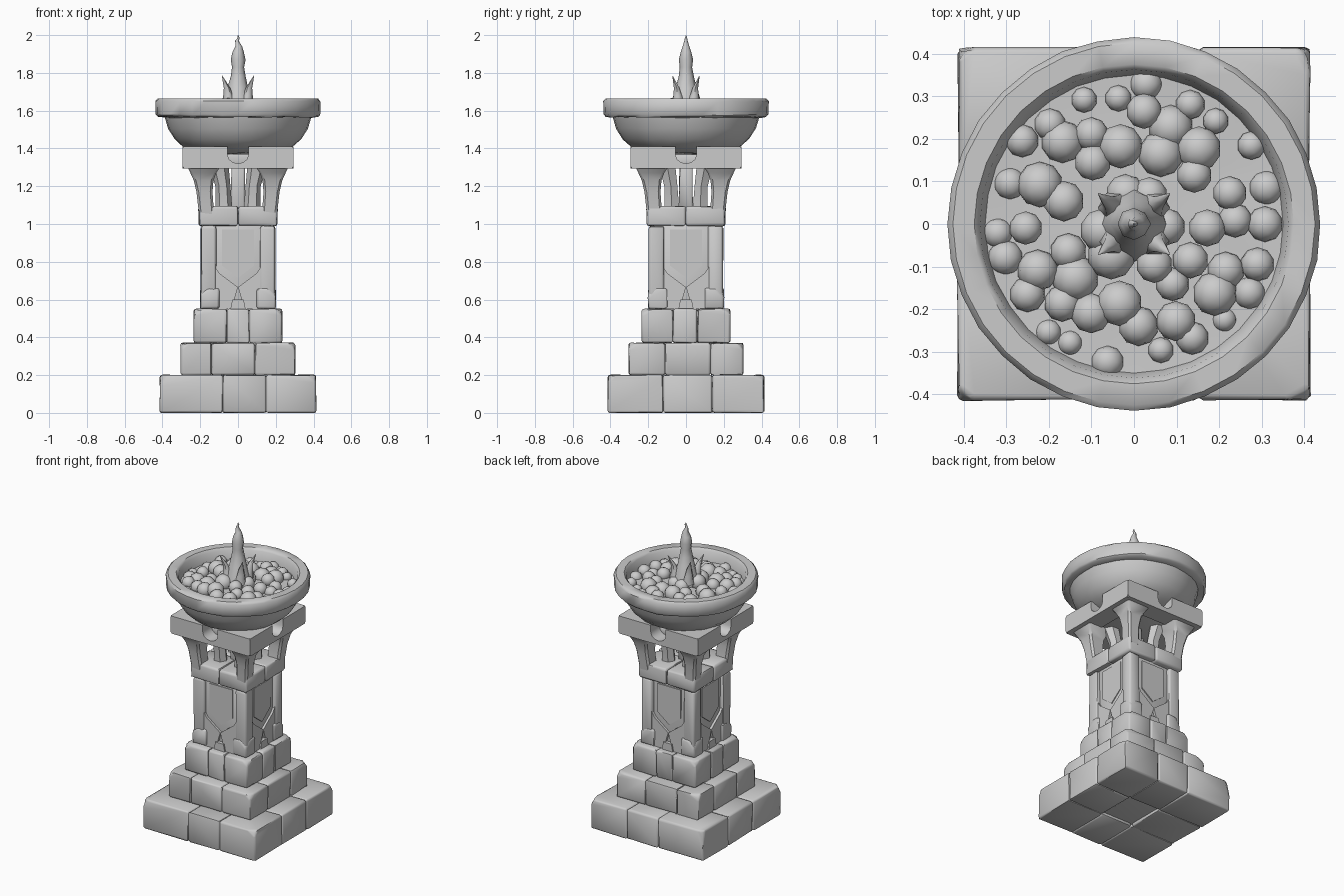
import bpy, bmesh, math, random
from mathutils import Vector, Matrix

if "Cube" in bpy.data.objects:
    bpy.data.objects.remove(bpy.data.objects["Cube"])

random.seed(7)
stone = bpy.data.materials.new("grey stone")
stone.diffuse_color = (0.6, 0.6, 0.6, 1)
stone.use_nodes = True
stone.node_tree.nodes["Principled BSDF"].inputs["Base Color"].default_value = stone.diffuse_color


def finish(name, bm, angle=40):
    bmesh.ops.recalc_face_normals(bm, faces=bm.faces[:])
    me = bpy.data.meshes.new(name)
    bm.to_mesh(me)
    bm.free()
    me.materials.append(stone)
    ob = bpy.data.objects.new(name, me)
    bpy.context.collection.objects.link(ob)
    bpy.ops.object.select_all(action='DESELECT')
    ob.select_set(True)
    bpy.context.view_layer.objects.active = ob
    bpy.ops.object.shade_smooth_by_angle(angle=math.radians(angle))
    return ob


def block(name, lo, hi, bevel=0.012, jitter=0.003, chip=0.0):
    """Worn stone block between two corners, optionally with one corner chipped off."""
    lo, hi = Vector(lo), Vector(hi)
    c, s = (lo + hi) / 2, hi - lo
    bm = bmesh.new()
    bmesh.ops.create_cube(bm, size=1)
    for v in bm.verts:
        v.co = Vector(v.co[i] * s[i] + c[i] for i in range(3))
    if chip:
        # chip the upper corner that faces away from the pillar
        corner = Vector((hi.x if c.x > 0 else lo.x, hi.y if c.y > 0 else lo.y, hi.z))
        n = (corner - c).normalized() + Vector(random.uniform(-.3, .3) for _ in range(3))
        n.normalize()
        r = bmesh.ops.bisect_plane(bm, geom=bm.verts[:] + bm.edges[:] + bm.faces[:],
                                   plane_co=corner - n * chip, plane_no=n, clear_outer=True)
        cut = [e for e in r['geom_cut'] if isinstance(e, bmesh.types.BMEdge)]
        bmesh.ops.holes_fill(bm, edges=cut)
    bmesh.ops.bevel(bm, geom=bm.edges[:], offset=bevel, segments=2, affect='EDGES', profile=0.5)
    for v in bm.verts:
        v.co += Vector(random.uniform(-jitter, jitter) for _ in range(3))
        v.co.z = max(v.co.z, 0)
    return finish(name, bm, 50)


def tier(name, half, z0, z1, xs, ys):
    """Ring of eight stones around a plain core."""
    xs, ys = [-half, *xs, half], [-half, *ys, half]
    for i in range(3):
        for j in range(3):
            if i == j == 1:
                continue
            block(f"{name}_stone", (xs[i], ys[j], z0), (xs[i + 1], ys[j + 1], z1),
                  chip=0.02 if (i != 1 and j != 1) else 0)
    q = half * 0.6
    block(f"{name}_core", (-q, -q, z0 + 0.02), (q, q, z1 - 0.005))


def loft(name, rings, angle=40):
    """Skin between rings of equal length and cap both ends."""
    bm = bmesh.new()
    loops = [[bm.verts.new(p) for p in r] for r in rings]
    n = len(loops[0])
    for a, b in zip(loops, loops[1:]):
        for k in range(n):
            bm.faces.new((a[k], a[(k + 1) % n], b[(k + 1) % n], b[k]))
    bm.faces.new(loops[0])
    bm.faces.new(loops[-1])
    return finish(name, bm, angle)


def circle(cx, cy, z, r, n, wob=0.0):
    return [(cx + r * (1 + random.uniform(-wob, wob)) * math.cos(math.tau * k / n),
             cy + r * (1 + random.uniform(-wob, wob)) * math.sin(math.tau * k / n), z)
            for k in range(n)]


def prism(name, pts, y0, y1, turn):
    """Outline in x and z, given thickness along y, turned about the pillar axis."""
    rot = Matrix.Rotation(turn * math.pi / 2, 3, 'Z')
    return loft(name, [[rot @ Vector((x, y, z)) for x, z in pts] for y in (y0, y1)])


corners = [(sx, sy) for sx in (-1, 1) for sy in (-1, 1)]

# Stepped base
tier("base_step", 0.413, 0.0, 0.2, (-0.08, 0.15), (-0.12, 0.14))
tier("middle_step", 0.303, 0.2, 0.37, (-0.14, 0.09), (-0.11, 0.13))
tier("top_step", 0.233, 0.37, 0.55, (-0.06, 0.06), (-0.07, 0.06))

# Shaft: recessed panels, corner posts, and pointed panel surrounds
block("shaft_core", (-0.172, -0.172, 0.54), (0.172, 0.172, 1.0))
for sx, sy in corners:
    def span(a, b, z0, z1):
        return ((min(sx*a, sx*b), min(sy*a, sy*b), z0), (max(sx*a, sx*b), max(sy*a, sy*b), z1))
    block("corner_post", *span(0.115, 0.196, 0.55, 0.99), bevel=0.014)
    block("post_foot", *span(0.10, 0.200, 0.55, 0.66), chip=0.025)
for t in range(4):
    for s in (-1, 1):
        prism("panel_surround", [(s*0.125, 0.55), (s*0.125, 0.78), (s*0.10, 0.74),
                                 (s*0.0, 0.665), (s*0.035, 0.55)], -0.188, -0.15, t)
    prism("panel_shield", [(-0.085, 0.97), (-0.085, 0.78), (0, 0.715), (0.085, 0.78),
                           (0.085, 0.97)], -0.179, -0.16, t)
    prism("panel_wedge", [(-0.04, 0.55), (0.04, 0.55), (0.03, 0.6), (-0.03, 0.6)],
          -0.197, -0.15, t)

# Lantern: lower band in four stones, flared brackets, inner bars
for sx, sy in corners:
    block("lower_band", (min(0, sx*0.208), min(0, sy*0.208), 0.99),
          (max(0, sx*0.208), max(0, sy*0.208), 1.095), bevel=0.014)
    rings = []
    for z, a, b in ((1.05, 0.125, 0.206), (1.10, 0.13, 0.212), (1.17, 0.135, 0.220),
                    (1.23, 0.13, 0.234), (1.27, 0.115, 0.252), (1.31, 0.09, 0.272)):
        c = 0.012
        rings.append([(sx*x, sy*y, z) for x, y in ((a, a), (b - c, a), (b, a + c), (b, b - c),
                                                   (b - c, b), (a + c, b), (a, b - c))])
    loft("flared_bracket", rings)
    loft("inner_bar", [circle(sx*0.075, sy*0.075, 1.08, 0.045, 6),
                       circle(sx*0.08, sy*0.08, 1.2, 0.04, 6),
                       circle(sx*0.10, sy*0.10, 1.31, 0.05, 6)])
block("centre_bar", (-0.035, -0.035, 1.08), (0.035, 0.035, 1.32), bevel=0.008)

# Upper band: four sides with a rounded notch in the middle of each
notch = [(0.055 * math.cos(a), 1.365 - 0.045 * math.sin(a))
         for a in [math.pi * k / 6 for k in range(7)]]
for t in range(4):
    out = [(0.055, 1.41)] + notch + [(-0.055, 1.41), (-0.285, 1.41), (-0.294, 1.40), (-0.294, 1.305),
                                     (-0.283, 1.293), (0.283, 1.293), (0.294, 1.305),
                                     (0.294, 1.40), (0.285, 1.41)]
    prism("upper_band", out, -0.294, -0.17, t)
block("band_core", (-0.2, -0.2, 1.30), (0.2, 0.2, 1.37))

# Bowl: worn stone dish with a heavy rim
profile = [(0.0, 1.37), (0.2, 1.375), (0.29, 1.41), (0.335, 1.45), (0.37, 1.505), (0.388, 1.565),
           (0.425, 1.568), (0.436, 1.58), (0.438, 1.65), (0.425, 1.664), (0.375, 1.664),
           (0.362, 1.65), (0.35, 1.59), (0.25, 1.585), (0.0, 1.60)]
bm = bmesh.new()
vs = [bm.verts.new((r, 0, z)) for r, z in profile]
es = [bm.edges.new(p) for p in zip(vs, vs[1:])]
bmesh.ops.spin(bm, geom=vs + es, cent=(0, 0, 0), axis=(0, 0, 1), angle=math.tau, steps=32)
bmesh.ops.remove_doubles(bm, verts=bm.verts[:], dist=0.0005)
for v in bm.verts:
    if v.co.z < 1.66:
        v.co *= 1 + random.uniform(-0.003, 0.002)
finish("fire_bowl", bm, 45)

# Heap of round coals, slightly domed towards the middle
bm = bmesh.new()
for ring, count in ((0.09, 6), (0.175, 11), (0.25, 16), (0.315, 22)):
    for k in range(count):
        a = math.tau * (k + random.uniform(-.25, .25)) / count
        d = ring + random.uniform(-0.018, 0.018)
        r = random.uniform(0.038, 0.056) * (1 if d < 0.28 else 0.75)
        z = 1.622 - 0.1 * d + random.uniform(-0.012, 0.006)
        bmesh.ops.create_icosphere(bm, subdivisions=2, radius=r,
                                   matrix=Matrix.Translation((d*math.cos(a), d*math.sin(a), z)))
finish("coals", bm, 60)

# Flame: central tongue with a crooked tip and four small curling tongues
loft("flame", [circle(x, 0, z, r, 8, 0.06) for x, z, r in (
    (0, 1.60, 0.085), (0, 1.66, 0.075), (0, 1.72, 0.054), (0, 1.78, 0.04), (0, 1.83, 0.032),
    (0, 1.87, 0.038), (0, 1.91, 0.030), (0.004, 1.94, 0.018), (-0.006, 1.97, 0.009),
    (0.003, 1.985, 0.006), (0, 2.0, 0.001))], 60)
for sx, sy in corners:
    loft("side_flame", [circle(sx*d, sy*d*0.85, z, r, 6) for d, z, r in (
        (0.045, 1.62, 0.04), (0.052, 1.68, 0.026), (0.058, 1.72, 0.017),
        (0.07, 1.75, 0.010), (0.084, 1.785, 0.001))], 60)
